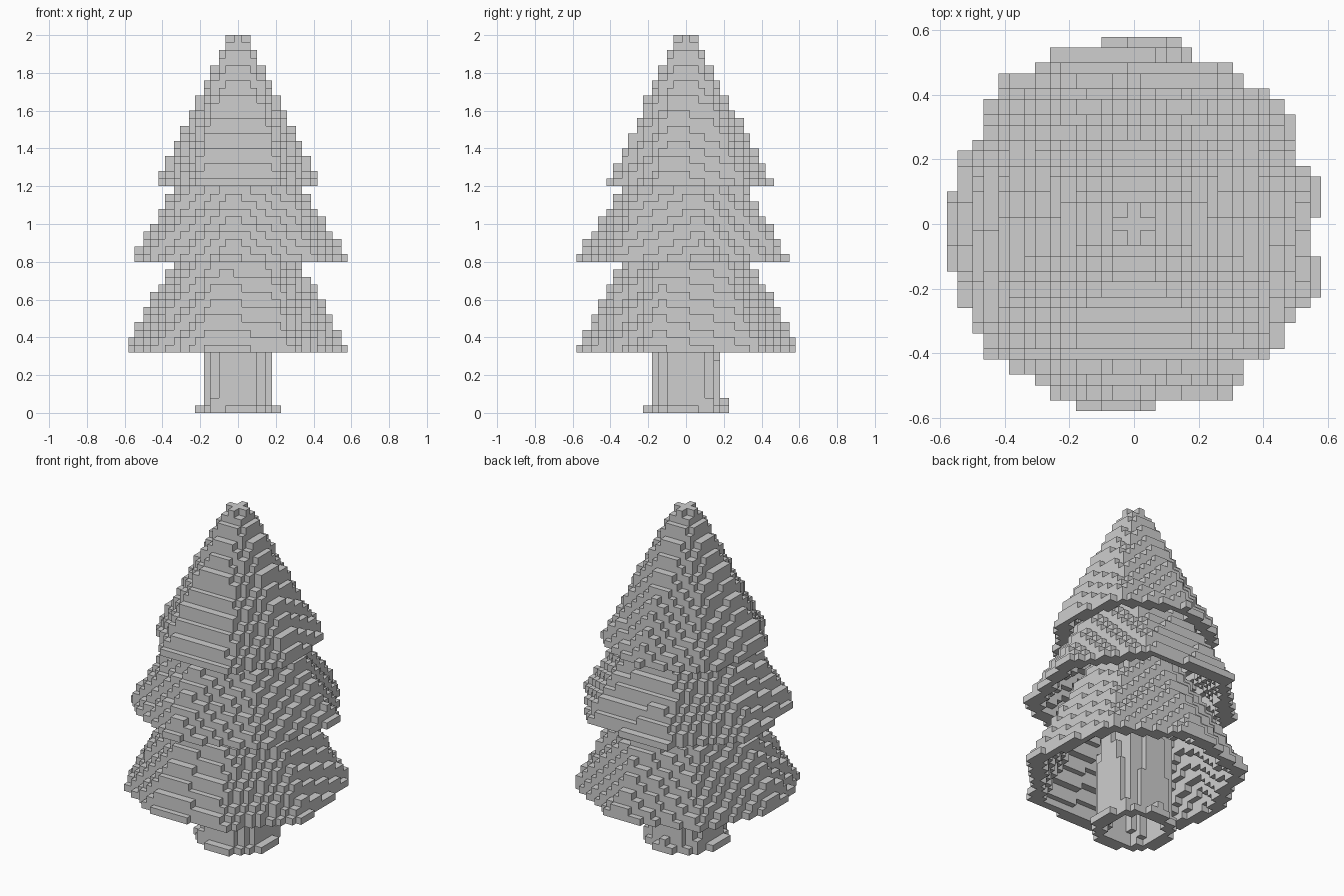
import bpy, bmesh, math

CELL = 0.04          # block size

cube = bpy.data.objects.get("Cube")
if cube:
    bpy.data.objects.remove(cube, do_unlink=True)

grey = bpy.data.materials.new("plain_grey")
grey.use_nodes = True
grey.diffuse_color = (0.62, 0.62, 0.62, 1)
grey.node_tree.nodes["Principled BSDF"].inputs["Base Color"].default_value = grey.diffuse_color

taken = set()


def edge(i):
    """Sideways position of the boundary below block i, slightly uneven."""
    k = i - 1 if i > 0 else -i
    e = CELL * (k + 0.5) + (0.007 if k % 2 else 0)
    return e if i > 0 else -e


def ring(start, sides=7):
    """Evenly spaced corner angles in degrees."""
    return [start + 360 * n / sides for n in range(sides)]


def shell_cells(radius, z_base, z_tip, z_top, angles):
    """Blocks touched by the slanted wall of a many-sided cone."""
    sides = []
    for a, b in zip(angles, angles[1:] + [angles[0] + 360]):
        mid, half = math.radians((a + b) / 2), math.radians((b - a) / 2)
        nx, ny = math.cos(mid), math.sin(mid)
        sides.append((nx, ny, math.cos(half), (abs(nx) + abs(ny)) * CELL / 2))
    wall = lambda z: radius * (z_tip - z) / (z_tip - z_base)
    reach = int(radius / CELL) + 2
    cells = set()
    for k in range(round(z_base / CELL), round(z_top / CELL)):
        outer, inner = wall(k * CELL), wall((k + 1) * CELL)
        for i in range(-reach, reach + 1):
            for j in range(-reach, reach + 1):
                dists = [((i * nx + j * ny) * CELL, flat, slack)
                         for nx, ny, flat, slack in sides]
                near_corner = math.hypot(i, j) * CELL <= outer + CELL * 0.4
                within = all(d <= outer * f + s * 0.9 for d, f, s in dists)
                on_wall = any(d >= inner * f - s for d, f, s in dists)
                if near_corner and within and on_wall:
                    cells.add((i, j, k))
    return cells


def build(name, cells):
    """Skin a set of blocks with only their exposed faces."""
    cells = cells - taken
    taken.update(cells)
    bm = bmesh.new()
    corners = {}

    def vert(p):
        if p not in corners:
            corners[p] = bm.verts.new((edge(p[0]), edge(p[1]), p[2] * CELL))
        return corners[p]

    for cell in cells:
        for axis in range(3):
            u, v = (axis + 1) % 3, (axis + 2) % 3
            for side in (0, 1):
                near = list(cell)
                near[axis] += 2 * side - 1
                if tuple(near) in cells:
                    continue
                quad = []
                for du, dv in ((0, 0), (1, 0), (1, 1), (0, 1)):
                    p = list(cell)
                    p[axis] += side
                    p[u] += du
                    p[v] += dv
                    quad.append(vert(tuple(p)))
                bm.faces.new(quad if side else quad[::-1])
    mesh = bpy.data.meshes.new(name)
    bm.to_mesh(mesh)
    bm.free()
    mesh.materials.append(grey)
    bpy.context.collection.objects.link(bpy.data.objects.new(name, mesh))


# Foliage tiers: radius, base, imaginary tip, cut-off height, corner angles
build("top_foliage", shell_cells(0.432, 1.2, 2.03, 2.0, ring(90)))
build("middle_foliage", shell_cells(0.56, 0.8, 1.7, 1.4, ring(9)))
uneven_ring = [-18, 37, 86, 132, 181, 219, 255, 296]
build("bottom_foliage", shell_cells(0.58, 0.32, 1.38, 1.08, uneven_ring))

# Hollow trunk with a one-block flared foot
build("trunk", shell_cells(0.185, 0.04, 3, 1.0, ring(35)))
build("trunk_foot", shell_cells(0.205, 0, 0.6, 0.04, ring(35)))
